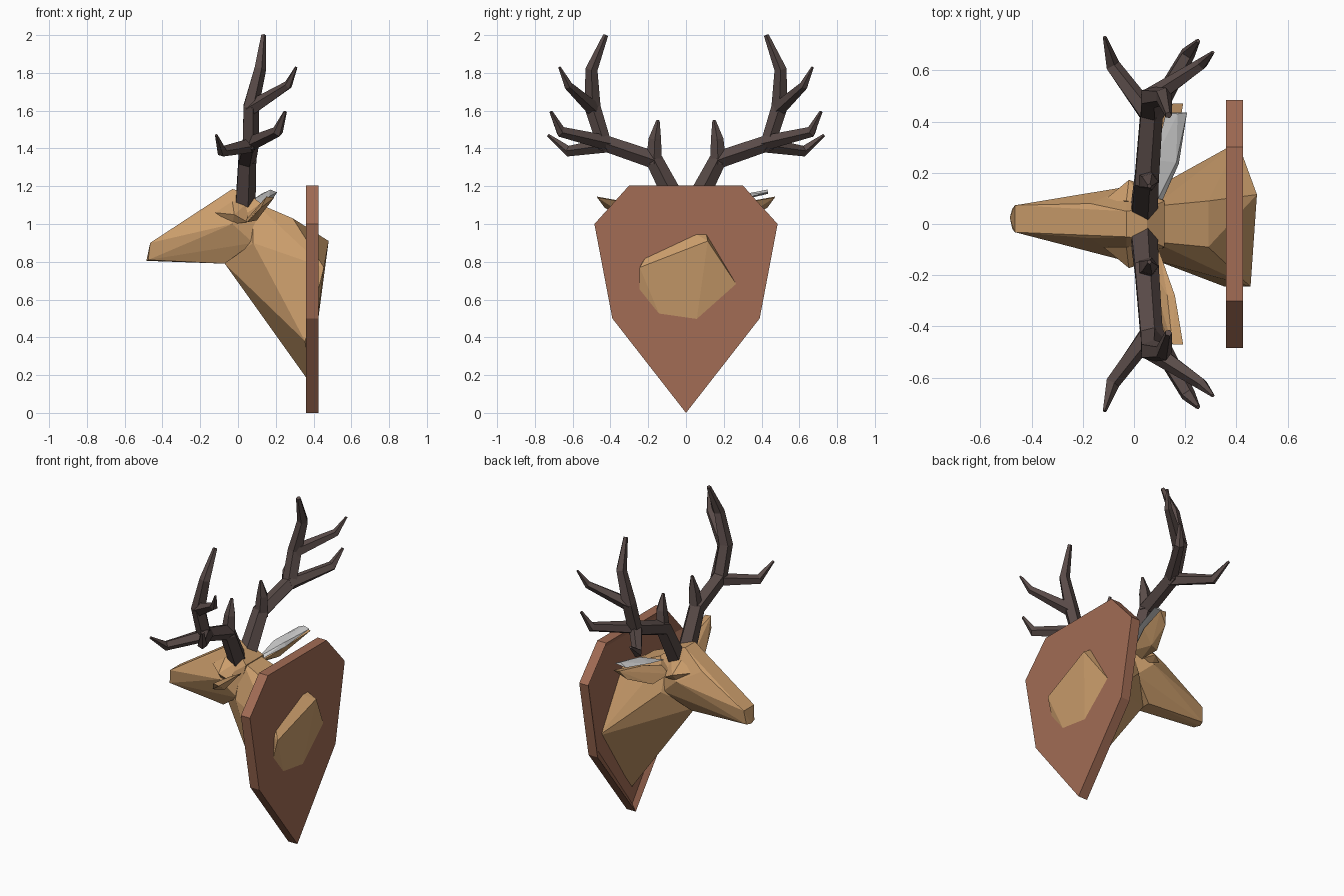
import bpy, bmesh
from mathutils import Vector

if "Cube" in bpy.data.objects:
    bpy.data.objects.remove(bpy.data.objects["Cube"])


def material(name, rgb):
    m = bpy.data.materials.new(name)
    m.diffuse_color = (*rgb, 1)
    m.use_nodes = True
    m.node_tree.nodes["Principled BSDF"].inputs["Base Color"].default_value = m.diffuse_color
    return m


FUR = material("fur", (0.60, 0.34, 0.15))
WOOD = material("wood", (0.36, 0.15, 0.09))
HORN = material("horn", (0.10, 0.07, 0.065))


def finish(bm, name, mat=None):
    bmesh.ops.recalc_face_normals(bm, faces=bm.faces)
    me = bpy.data.meshes.new(name)
    bm.to_mesh(me)
    bm.free()
    if mat:
        me.materials.append(mat)
    ob = bpy.data.objects.new(name, me)
    bpy.context.collection.objects.link(ob)
    return ob


def hull(name, pts, mat=None):
    """Faceted solid wrapped around a few corner points."""
    bm = bmesh.new()
    for p in pts:
        bm.verts.new(p)
    res = bmesh.ops.convex_hull(bm, input=bm.verts)
    loose = [v for v in bm.verts if not v.link_faces]
    bmesh.ops.delete(bm, geom=loose, context='VERTS')
    bmesh.ops.dissolve_limit(bm, angle_limit=0.02, verts=bm.verts, edges=bm.edges)
    return finish(bm, name, mat)


def both(pts):
    return [(x, s * y, z) for x, y, z in pts for s in (1, -1)]


def flip(pts, s):
    return [(p[0], s * p[1], *p[2:]) for p in pts]


def tube(bm, path, sides=5):
    """Tapered low-poly branch through (x, y, z, radius) points."""
    from math import cos, sin, tau
    pts = [Vector(p[:3]) for p in path]
    rings = []
    for i, p in enumerate(pts):
        d = (pts[min(i + 1, len(pts) - 1)] - pts[max(i - 1, 0)]).normalized()
        u = Vector((1, 0, 0)) - d * d.x
        if u.length < 0.2:
            u = Vector((0, 0, 1)) - d * d.z
        u.normalize()
        w = d.cross(u)
        r = path[i][3]
        rings.append([bm.verts.new(p + r * (u * cos(tau * k / sides) + w * sin(tau * k / sides)))
                      for k in range(sides)])
    for a, b in zip(rings, rings[1:]):
        for k in range(sides):
            j = (k + 1) % sides
            bm.faces.new((a[k], a[j], b[j], b[k]))
    bm.faces.new(rings[0][::-1])
    bm.faces.new(rings[-1])


# Shield plaque with a recessed front panel
half = [(0.39, 0.5), (0.485, 1.0), (0.30, 1.205)]
outline = [(0, 0)] + half + [(-y, z) for y, z in reversed(half)]
bm = bmesh.new()
front = bm.faces.new([bm.verts.new((0.36, y, z)) for y, z in outline])
ext = bmesh.ops.extrude_face_region(bm, geom=[front], use_keep_orig=True)
for v in ext["geom"]:
    if isinstance(v, bmesh.types.BMVert):
        v.co.x += 0.065
bmesh.ops.recalc_face_normals(bm, faces=bm.faces)
front = min(bm.faces, key=lambda f: f.calc_center_median().x)
bmesh.ops.inset_region(bm, faces=[front], thickness=0.045)
for v in front.verts:
    v.co.x += 0.025
finish(bm, "plaque", WOOD)

# Neck, slightly turned, poking through the plaque
hull("neck", both([(0.08, 0.07, 1.12), (0.08, 0.14, 0.90), (0.29, 0.09, 1.03)]) + [
    (-0.07, 0.0, 0.79), (0.48, 0.115, 0.91), (0.405, 0.32, 0.60),
    (0.38, 0.01, 0.16), (0.355, -0.245, 0.38), (0.455, -0.245, 0.77)], FUR)

# Head with the muzzle turned a little to one side
hull("head", [
    (-0.485, 0.025, 0.805), (-0.475, 0.06, 0.81), (-0.475, -0.02, 0.81),
    (-0.465, 0.073, 0.90), (-0.465, -0.032, 0.90),
    (-0.17, 0.08, 1.08), (-0.17, -0.055, 1.08)] + both([
    (-0.03, 0.145, 1.0), (-0.03, 0.05, 1.185), (0.05, 0.06, 1.165),
    (-0.07, 0.05, 0.79), (0.08, 0.12, 0.90), (0.12, 0.09, 1.11)]), FUR)

# Paired parts: brows, ears, antlers
beam = [(0.035, 0.05, 1.11, 0.058), (0.045, 0.17, 1.34, 0.052), (0.065, 0.435, 1.43, 0.048),
        (0.065, 0.495, 1.62, 0.045), (0.115, 0.50, 1.82, 0.034), (0.135, 0.425, 2.0, 0.014)]
tines = [
    [(0.05, 0.17, 1.32, 0.045), (0.06, 0.165, 1.45, 0.035), (0.06, 0.148, 1.55, 0.009)],
    [(0.07, 0.41, 1.42, 0.042), (-0.085, 0.62, 1.385, 0.03), (-0.115, 0.73, 1.47, 0.008)],
    [(0.07, 0.42, 1.43, 0.042), (0.21, 0.665, 1.49, 0.03), (0.25, 0.715, 1.595, 0.009)],
    [(0.065, 0.49, 1.61, 0.042), (0.265, 0.625, 1.735, 0.024), (0.308, 0.67, 1.83, 0.007)]]
for s, side in ((1, "left"), (-1, "right")):
    hull("brow_" + side, flip([
        (-0.12, 0.09, 1.06), (-0.02, 0.172, 1.05), (0.05, 0.15, 1.01),
        (-0.03, 0.13, 1.0), (0.05, 0.08, 1.11), (-0.03, 0.09, 1.12)], s), FUR)
    hull("ear_" + side, flip([
        (0.04, 0.11, 1.02), (0.10, 0.11, 1.06), (0.05, 0.27, 1.01), (0.10, 0.28, 1.02),
        (0.16, 0.28, 1.11), (0.13, 0.28, 1.11), (0.12, 0.43, 1.085),
        (0.192, 0.47, 1.14), (0.15, 0.47, 1.145)], s), FUR)
    bm = bmesh.new()
    for branch in [beam] + tines:
        tube(bm, flip(branch, s))
    finish(bm, "antler_" + side, HORN)

# Pale leaf lying over the left ear
hull("ear_lining", [
    (0.09, 0.09, 1.09), (0.11, 0.09, 1.08), (0.08, 0.25, 1.13), (0.175, 0.235, 1.12),
    (0.165, 0.24, 1.145), (0.125, 0.435, 1.16), (0.207, 0.435, 1.168), (0.17, 0.43, 1.182)])
